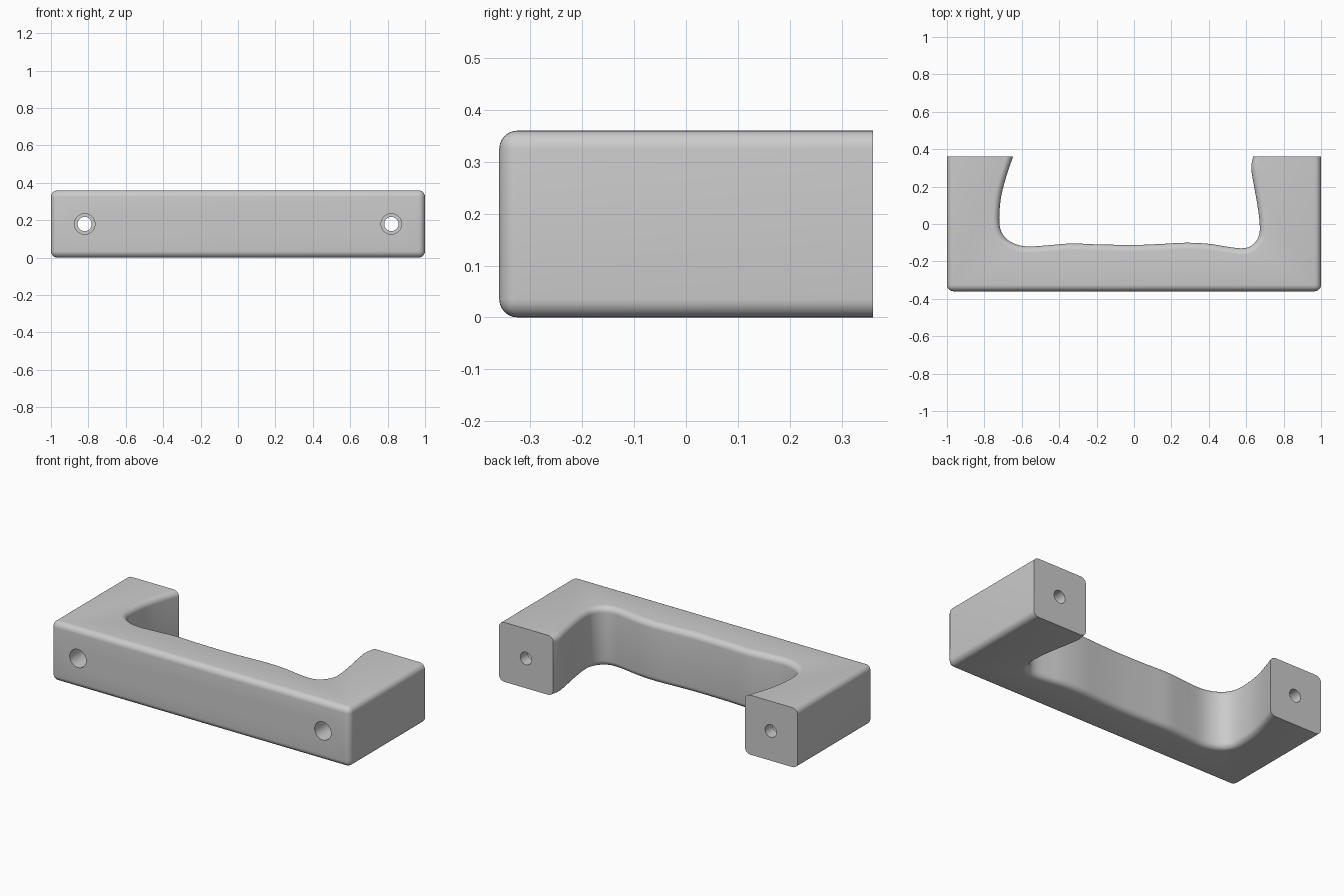
import bpy, bmesh
from mathutils import Vector

if "Cube" in bpy.data.objects:
    bpy.data.objects.remove(bpy.data.objects["Cube"])

HALF_X, HALF_Y, HEIGHT, ROUND = 1.0, 0.36, 0.36, 0.035
HOLE_X, HOLE_Z = 0.82, 0.18

grey = bpy.data.materials.new("light grey")
grey.use_nodes = True
colour = (0.6, 0.6, 0.6, 1)
grey.diffuse_color = colour
grey.node_tree.nodes["Principled BSDF"].inputs["Base Color"].default_value = colour

# Hand grip contour, from the left-hand foot round to the other one
grip = [(-.647, .36), (-.687, .24), (-.713, .13), (-.72, .01), (-.702, -.055),
        (-.655, -.098), (-.575, -.12), (-.45, -.113), (-.33, -.104), (-.2, -.109),
        (0, -.112), (.14, -.107), (.28, -.1), (.4, -.106), (.49, -.12),
        (.575, -.13), (.63, -.115), (.667, -.065), (.672, 0), (.66, .1),
        (.635, .24), (.627, .305), (.637, .36)]


def smooth_path(points, steps=4):
    """Catmull-Rom curve through the points."""
    p = [Vector(q) for q in points]
    p = [2 * p[0] - p[1]] + p + [2 * p[-1] - p[-2]]
    out = []
    for a, b, c, d in zip(p, p[1:], p[2:], p[3:]):
        for i in range(steps):
            t = i / steps
            out.append(0.5 * (2 * b + (c - a) * t + (2 * a - 5 * b + 4 * c - d) * t ** 2
                              + (3 * b - a - 3 * c + d) * t ** 3))
    return out + [p[-2]]


def add_object(name, bm):
    mesh = bpy.data.meshes.new(name)
    bm.to_mesh(mesh)
    bm.free()
    obj = bpy.data.objects.new(name, mesh)
    bpy.context.collection.objects.link(obj)
    mesh.materials.append(grey)
    return obj


# Handle body: extruded outline, rounded everywhere except the flat back of the feet
outline = [(-HALF_X, HALF_Y), (-HALF_X, -HALF_Y), (HALF_X, -HALF_Y), (HALF_X, HALF_Y)]
outline += [tuple(v) for v in reversed(smooth_path(grip))]
bm = bmesh.new()
base = bm.faces.new([bm.verts.new((x, y, 0)) for x, y in outline])
top = bmesh.ops.extrude_face_region(bm, geom=[base])["geom"]
bmesh.ops.translate(bm, vec=(0, 0, HEIGHT),
                    verts=[g for g in top if isinstance(g, bmesh.types.BMVert)])
bmesh.ops.recalc_face_normals(bm, faces=bm.faces)


def is_rounded(edge):
    a, b = (v.co for v in edge.verts)
    if min(a.y, b.y) > HALF_Y - 0.001:
        return False
    upright = abs(a.z - b.z) > 0.1
    return not upright or max(a.y, b.y) < -HALF_Y + 0.001


bmesh.ops.bevel(bm, geom=[e for e in bm.edges if is_rounded(e)], offset=ROUND,
                offset_type='OFFSET', segments=6, profile=0.5, affect='EDGES')
body = add_object("handle", bm)


# Screw holes: wide bore from the front, narrow exit at the back
def bore_cutter(name, x, radius, y0, y1):
    bpy.ops.mesh.primitive_cylinder_add(
        vertices=40, radius=radius, depth=y1 - y0,
        location=(x, (y0 + y1) / 2, HOLE_Z), rotation=(1.570796, 0, 0))
    cutter = bpy.context.object
    cutter.name = name
    cutter.data.materials.append(grey)
    return cutter


cutters = []
for side, x in (("left", HOLE_X), ("right", -HOLE_X)):
    cutters.append(bore_cutter(side + "_head_bore", x, 0.055, -HALF_Y - 0.1, HALF_Y - 0.07))
    cutters.append(bore_cutter(side + "_screw_bore", x, 0.038, 0, HALF_Y + 0.1))

bpy.ops.object.select_all(action='DESELECT')
body.select_set(True)
bpy.context.view_layer.objects.active = body
for cutter in cutters:
    mod = body.modifiers.new(cutter.name, 'BOOLEAN')
    mod.operation = 'DIFFERENCE'
    mod.solver = 'EXACT'
    mod.object = cutter
    bpy.ops.object.modifier_apply(modifier=mod.name)
for cutter in cutters:
    bpy.data.objects.remove(cutter)

bpy.ops.object.shade_smooth_by_angle(angle=0.6)
